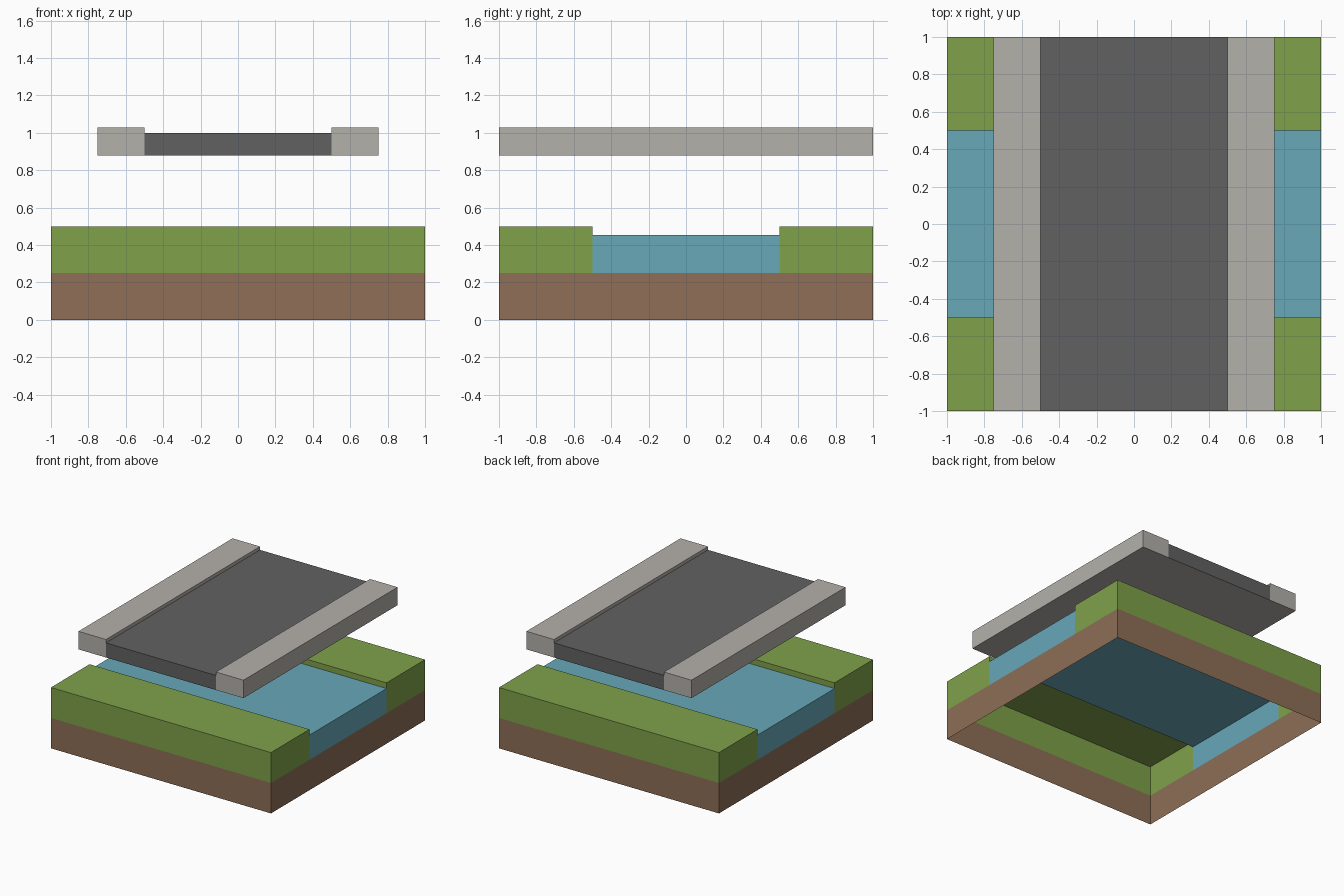
import bpy, bmesh

if "Cube" in bpy.data.objects:
    bpy.data.objects.remove(bpy.data.objects["Cube"])


def material(name, rgb):
    m = bpy.data.materials.new(name)
    lin = [((c / 255 + 0.055) / 1.055) ** 2.4 for c in rgb]
    m.diffuse_color = (*lin, 1)
    m.use_nodes = True
    m.node_tree.nodes["Principled BSDF"].inputs["Base Color"].default_value = m.diffuse_color
    return m


earth = material("earth brown", (142, 110, 87))
grass = material("grass green", (127, 161, 74))
water = material("water blue", (104, 168, 185))
asphalt = material("asphalt grey", (97, 97, 97))
concrete = material("pale concrete", (180, 177, 170))

# Corner indices (bits: 1 = x, 2 = y, 4 = z) of each outward-facing box side
SIDES = {
    "-x": (0, 4, 6, 2), "+x": (1, 3, 7, 5),
    "-y": (0, 1, 5, 4), "+y": (2, 6, 7, 3),
    "-z": (0, 2, 3, 1), "+z": (4, 5, 7, 6),
}


def shell(name, mat, *boxes):
    """One object made of boxes (low corner, high corner, sides to keep)."""
    bm = bmesh.new()
    for lo, hi, keep in boxes:
        for side in keep.split():
            bm.faces.new([
                bm.verts.new([(hi if i >> a & 1 else lo)[a] for a in range(3)])
                for i in SIDES[side]])
    bmesh.ops.remove_doubles(bm, verts=bm.verts, dist=1e-5)
    mesh = bpy.data.meshes.new(name)
    bm.to_mesh(mesh)
    bm.free()
    mesh.materials.append(mat)
    obj = bpy.data.objects.new(name, mesh)
    bpy.context.collection.objects.link(obj)
    return obj


EARTH, WATER, GRASS = 0.25, 0.453, 0.5        # heights of the ground layers
UNDER, ROAD, KERB = 0.88, 1.0, 1.028          # heights of the bridge deck

# Ground: hollow block, open underneath
shell("earth_base", earth, ((-1, -1, 0), (1, 1, EARTH), "-x +x -y +y"))
shell("river_water", water,
      ((-1, -0.5, EARTH), (1, 0.5, WATER), "-x +x +z"))

# Banks: outer block plus the short lip above the water
shell("front_bank", grass,
      ((-1, -1, EARTH), (1, -0.5, GRASS), "-x +x -y +z"),
      ((-1, -1, WATER), (1, -0.5, GRASS), "+y"))
shell("back_bank", grass,
      ((-1, 0.5, EARTH), (1, 1, GRASS), "-x +x +y +z"),
      ((-1, 0.5, WATER), (1, 1, GRASS), "-y"))

# Bridge deck: road surface, raised kerbs and a concrete underside
shell("road", asphalt, ((-0.5, -1, UNDER), (0.5, 1, ROAD), "-y +y +z"))
shell("left_kerb", concrete,
      ((-0.75, -1, UNDER), (-0.5, 1, KERB), "-x -y +y +z"),
      ((-0.75, -1, ROAD), (-0.5, 1, KERB), "+x"))
shell("right_kerb", concrete,
      ((0.5, -1, UNDER), (0.75, 1, KERB), "+x -y +y +z"),
      ((0.5, -1, ROAD), (0.75, 1, KERB), "-x"))
shell("bridge_underside", concrete,
      ((-0.75, -1, UNDER), (0.75, 1, ROAD), "-z"))
